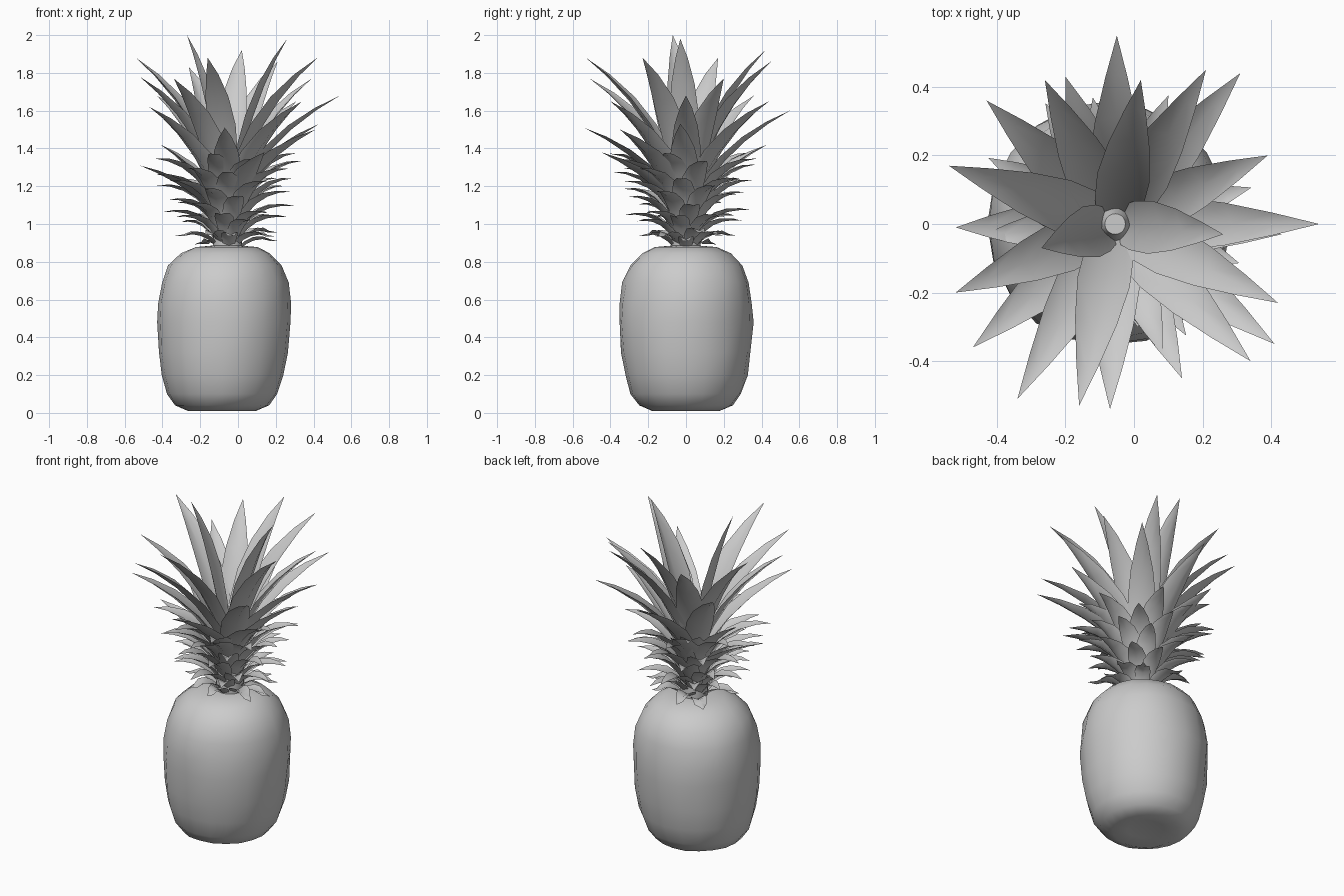
import bpy, bmesh, math, random
from mathutils import Vector

if "Cube" in bpy.data.objects:
    bpy.data.objects.remove(bpy.data.objects["Cube"])

random.seed(4)
CX, CY = -0.055, 0.0
SEG = 20


def make_object(name, bm, angle=50):
    me = bpy.data.meshes.new(name)
    bm.to_mesh(me)
    bm.free()
    ob = bpy.data.objects.new(name, me)
    bpy.context.collection.objects.link(ob)
    bpy.ops.object.select_all(action='DESELECT')
    ob.select_set(True)
    bpy.context.view_layer.objects.active = ob
    bpy.ops.object.shade_smooth_by_angle(angle=math.radians(angle))
    return ob


def lathe(name, profile, wobble=0.0):
    # profile rows: radius, height, centre x
    bm = bmesh.new()
    rings = []
    for r, z, cx in profile:
        ring = []
        for i in range(SEG):
            a = math.tau * i / SEG
            k = r + random.uniform(-wobble, wobble)
            ring.append(bm.verts.new((cx + k * math.cos(a), k * math.sin(a), z)))
        rings.append(ring)
    for a, b in zip(rings, rings[1:]):
        for i in range(SEG):
            j = (i + 1) % SEG
            bm.faces.new((a[i], a[j], b[j], b[i]))
    bm.faces.new(rings[0][::-1])
    bm.faces.new(rings[-1])
    return make_object(name, bm)


def add_leaf(bm, base, ctrl, tip, width):
    # curved blade with a shallow channel along its middle
    out = Vector((tip.x - CX, tip.y - CY, 0)).normalized()
    side = Vector((-out.y, out.x, 0))
    rows = []
    for t, w in ((0, 0.7), (0.2, 0.92), (0.42, 1.0), (0.63, 0.8), (0.83, 0.42)):
        p = base * (1 - t) ** 2 + ctrl * 2 * t * (1 - t) + tip * t * t
        tan = ((ctrl - base) * (1 - t) + (tip - ctrl) * t).normalized()
        up = tan.cross(side)
        if up.dot(out) > 0:
            up = -up
        h = w * width / 2
        rows.append([bm.verts.new(p + side * s * h + up * abs(s) * h * 0.45)
                     for s in (-1, 0, 1)])
    for a, b in zip(rows, rows[1:]):
        for i in range(2):
            bm.faces.new((a[i], a[i + 1], b[i + 1], b[i]))
    end = bm.verts.new(tip)
    for i in range(2):
        bm.faces.new((rows[-1][i], rows[-1][i + 1], end))


# fruit body
lathe("fruit_body", [
    (0.10, 0.025, -0.085), (0.18, 0.01, -0.085), (0.25, 0.04, -0.085),
    (0.293, 0.10, -0.085), (0.324, 0.20, -0.08), (0.344, 0.32, -0.078),
    (0.355, 0.48, -0.075), (0.351, 0.58, -0.073), (0.335, 0.69, -0.07),
    (0.298, 0.78, -0.07), (0.235, 0.845, -0.065), (0.165, 0.878, -0.06),
    (0.08, 0.885, -0.06)], 0.004)

# crown stem
lathe("crown_stem", [(0.075, 0.85, CX), (0.08, 1.0, CX),
                     (0.065, 1.15, CX), (0.03, 1.27, CX)])

# long upper leaves, given by their tips
tips = [
    (-0.27, -0.07, 2.0), (0.26, -0.03, 1.98), (0.02, 0.42, 1.92),
    (-0.16, -0.53, 1.88), (-0.54, 0.17, 1.88), (0.42, -0.23, 1.88),
    (-0.26, 0.42, 1.83), (0.39, 0.20, 1.77), (-0.52, -0.20, 1.78),
    (-0.34, -0.51, 1.77), (0.21, 0.45, 1.86), (-0.43, 0.36, 1.68),
    (0.54, 0.0, 1.68), (0.34, -0.40, 1.65), (0.31, 0.44, 1.65),
    (-0.47, -0.36, 1.62), (-0.05, 0.55, 1.60), (0.43, -0.03, 1.53),
    (-0.07, -0.54, 1.51), (0.41, -0.35, 1.50), (0.14, -0.45, 1.38),
    (-0.20, 0.43, 1.42), (-0.52, -0.01, 1.31), (-0.41, 0.10, 1.42)]
bm = bmesh.new()
for x, y, z in tips:
    tip = Vector((x, y, z))
    flat = Vector((x - CX, y - CY, 0))
    out = flat.normalized()
    base = Vector((CX, CY, 0.9 + (z - 0.9) * 0.27)) + out * 0.035
    ctrl = Vector((CX, CY, base.z + (z - base.z) * 0.62)) + out * (0.06 + flat.length * 0.25)
    add_leaf(bm, base, ctrl, tip, 0.155)
make_object("upper_leaves", bm)

# short lower leaves in a rising spiral
bm = bmesh.new()
N = 50
for i in range(N):
    t = i / (N - 1)
    a = i * math.radians(137.5)
    out = Vector((math.cos(a), math.sin(a), 0))
    reach = 0.25 + 0.16 * t ** 0.8 + random.uniform(-0.03, 0.03)
    zt = 0.89 + 0.49 * t + random.uniform(-0.02, 0.03)
    zb = 0.87 + 0.22 * t
    axis = Vector((CX, CY, 0))
    base = axis + out * 0.07 + Vector((0, 0, zb))
    ctrl = axis + out * (0.14 + 0.05 * t) + Vector((0, 0, zb + (zt - zb) * 0.75 + 0.045))
    tip = axis + out * reach + Vector((0, 0, zt))
    add_leaf(bm, base, ctrl, tip, 0.085 + 0.05 * t)
make_object("lower_leaves", bm)
